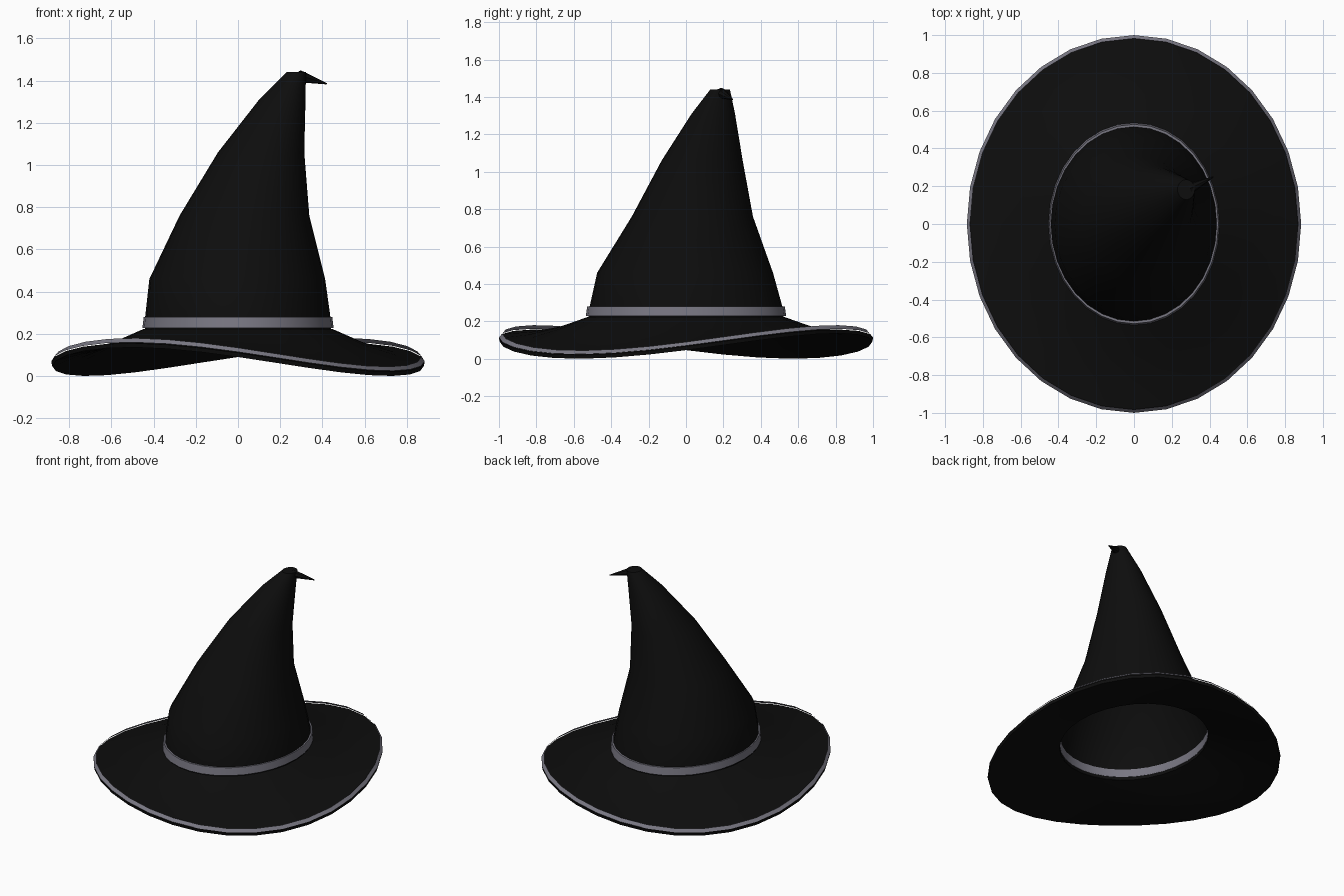
import bpy, bmesh, math
from mathutils import Vector

if "Cube" in bpy.data.objects:
    bpy.data.objects.remove(bpy.data.objects["Cube"])

SIDES = 32
ANGLES = [2 * math.pi * i / SIDES for i in range(SIDES)]


def material(name, rgb):
    m = bpy.data.materials.new(name)
    m.diffuse_color = (*rgb, 1)
    m.use_nodes = True
    m.node_tree.nodes["Principled BSDF"].inputs["Base Color"].default_value = m.diffuse_color
    return m


black = material("black felt", (0.004, 0.004, 0.004))
grey = material("grey ribbon", (0.19, 0.185, 0.225))


def loft(name, rings, mat, close=False, cap_end=False):
    """Skin a list of rings, optionally joining last to first or capping."""
    bm = bmesh.new()
    loops = [[bm.verts.new(p) for p in ring] for ring in rings]
    pairs = list(zip(loops, loops[1:]))
    if close:
        pairs.append((loops[-1], loops[0]))
    for a, b in pairs:
        n = len(a)
        for i in range(n):
            j = (i + 1) % n
            bm.faces.new((a[i], a[j], b[j], b[i]))
    if cap_end:
        bm.faces.new(loops[-1])
    mesh = bpy.data.meshes.new(name)
    bm.to_mesh(mesh)
    bm.free()
    mesh.materials.append(mat)
    ob = bpy.data.objects.new(name, mesh)
    bpy.context.collection.objects.link(ob)
    bpy.ops.object.select_all(action='DESELECT')
    ob.select_set(True)
    bpy.context.view_layer.objects.active = ob
    bpy.ops.object.shade_smooth_by_angle(angle=math.radians(35))
    return ob


def ellipse(rx, ry, z, wave=0.0, cx=0.0, cy=0.0):
    """Elliptical ring whose height can roll up and down twice per turn."""
    return [(cx + rx * math.cos(a), cy + ry * math.sin(a),
             z + wave * (0.064 * math.sin(2 * a) - 0.022 * math.cos(2 * a)))
            for a in ANGLES]


# Rolling brim: upper surface, outer edge, then underside
loft("brim", [
    ellipse(0.44, 0.52, 0.205),
    ellipse(0.45, 0.53, 0.222),
    ellipse(0.60, 0.69, 0.160, 0.25),
    ellipse(0.75, 0.85, 0.113, 0.65),
    ellipse(0.885, 1.0, 0.088, 1),
    ellipse(0.88, 0.995, 0.068, 1),
    ellipse(0.75, 0.85, 0.098, 0.65),
    ellipse(0.60, 0.69, 0.145, 0.25),
], black, close=True)

# Ribbon strip around the brim edge, leaning inwards
loft("brim_trim", [
    ellipse(0.885, 1.0, 0.092, 1),
    ellipse(0.868, 0.982, 0.112, 1),
], grey)

# Leaning crown: (z, x min, x max, y min, y max)
levels = [
    (0.21, -0.442, 0.442, -0.522, 0.522),
    (0.28, -0.440, 0.438, -0.515, 0.515),
    (0.46, -0.420, 0.413, -0.475, 0.465),
    (0.76, -0.277, 0.338, -0.290, 0.358),
    (1.06, -0.095, 0.314, -0.130, 0.303),
    (1.31, 0.100, 0.320, 0.030, 0.262),
    (1.44, 0.230, 0.322, 0.130, 0.235),
]
loft("crown", [ellipse((b - a) / 2, (d - c) / 2, z, 0, (a + b) / 2, (c + d) / 2)
               for z, a, b, c, d in levels], black, cap_end=True)

# Bent tip drooping sideways from the top of the crown
start, end = Vector((0.29, 0.185, 1.422)), Vector((0.42, 0.25, 1.385))
axis = (end - start).normalized()
side = axis.cross(Vector((0, 0, 1))).normalized()
up = side.cross(axis)


def tip_ring(t, rad):
    c = start.lerp(end, t)
    return [c + rad * (side * math.cos(k * math.pi / 4) + up * math.sin(k * math.pi / 4))
            for k in range(8)]


loft("bent_tip", [tip_ring(0, 0.028), tip_ring(0.3, 0.022), tip_ring(1, 0.003)],
     black, cap_end=True)

# Hat band at the foot of the crown
loft("hat_band", [
    ellipse(0.440, 0.518, 0.228),
    ellipse(0.453, 0.536, 0.228),
    ellipse(0.447, 0.528, 0.280),
    ellipse(0.436, 0.513, 0.280),
], grey, close=True)
